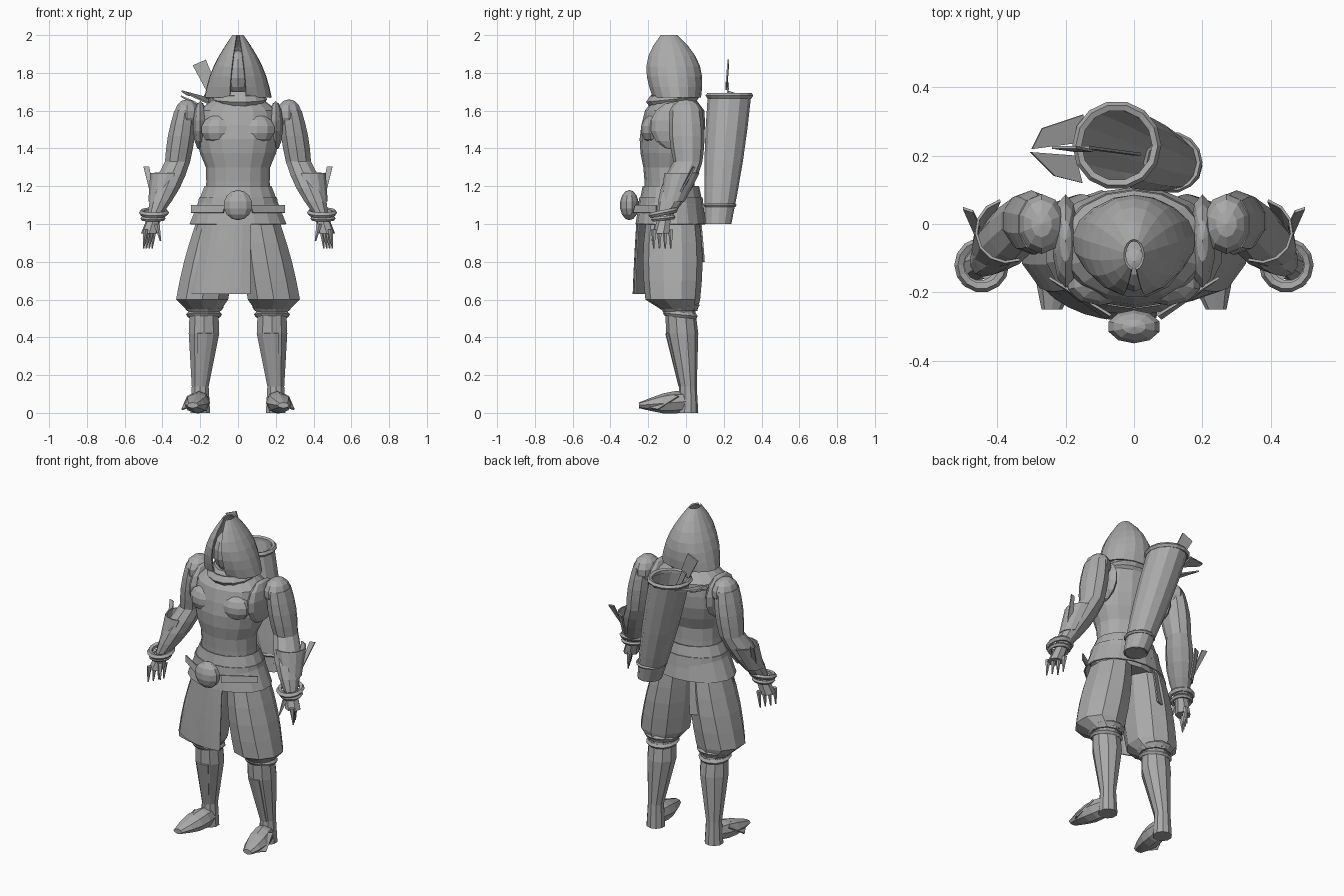
import bpy, bmesh, math
from mathutils import Vector, Matrix

if "Cube" in bpy.data.objects:
    bpy.data.objects.remove(bpy.data.objects["Cube"])

SHADE = (0.4, 0.4, 0.4, 1)
grey = bpy.data.materials.new("plain_grey")
grey.use_nodes = True
grey.diffuse_color = SHADE
grey.node_tree.nodes["Principled BSDF"].inputs["Base Color"].default_value = SHADE

FULL = math.tau
SHEET = 0.008


def finish(name, bm, mirrored=False, thickness=0):
    if mirrored:
        bmesh.ops.scale(bm, vec=(-1, 1, 1), verts=bm.verts[:])
    bmesh.ops.recalc_face_normals(bm, faces=bm.faces[:])
    mesh = bpy.data.meshes.new(name)
    bm.to_mesh(mesh)
    bm.free()
    mesh.materials.append(grey)
    part = bpy.data.objects.new(name, mesh)
    bpy.context.collection.objects.link(part)
    if thickness:
        part.modifiers.new("thickness", "SOLIDIFY").thickness = thickness


def limb(name, start, end, r_start, r_end, bulge=0, depth=(1, 1), sides=10, steps=4,
         arc=None, forward=False, hollow=False, mirrored=False):
    """Tube of elliptical rings with a sine bulge; arc angles are measured from the front."""
    bm = bmesh.new()
    first, last = arc or (0, FULL)
    is_sheet = hollow or arc is not None
    count = sides + 1 if arc else sides
    rows = []
    for step in range(steps + 1):
        t = step / steps
        centre = Vector(start).lerp(Vector(end), t)
        radius = r_start + (r_end - r_start) * t + bulge * math.sin(math.pi * t)
        across = radius * (depth[0] + (depth[1] - depth[0]) * t)
        row = []
        for i in range(count):
            angle = first + (last - first) * i / sides
            x, d = radius * math.sin(angle), -across * math.cos(angle)
            offset = Vector((x, 0, d)) if forward else Vector((x, d, 0))
            row.append(bm.verts.new(centre + offset))
        rows.append(row)
    for low, high in zip(rows, rows[1:]):
        for i in range(sides):
            j = (i + 1) % count
            bm.faces.new((low[i], low[j], high[j], high[i]))
    if not is_sheet:
        bm.faces.new(rows[0])
        bm.faces.new(rows[-1])
    finish(name, bm, mirrored, SHEET if is_sheet else 0)


def ball(name, centre, size, mirrored=False):
    bm = bmesh.new()
    matrix = Matrix.Translation(centre) @ Matrix.Diagonal((*size, 1))
    bmesh.ops.create_uvsphere(bm, u_segments=10, v_segments=7, radius=1, matrix=matrix)
    finish(name, bm, mirrored)


def band(name, centre, radius, cord, tilt=0, mirrored=False, segments=14, sides=5):
    """Closed ring of round cord, tilted towards the front or back."""
    bm = bmesh.new()
    rows = []
    for i in range(segments):
        a = FULL * i / segments
        row = []
        for k in range(sides):
            b = FULL * k / sides
            reach = radius + cord * math.cos(b)
            x, y = reach * math.cos(a), reach * math.sin(a)
            row.append(bm.verts.new(Vector(centre) + Vector((x, y, cord * math.sin(b) + tilt * y))))
        rows.append(row)
    for i, row in enumerate(rows):
        following = rows[(i + 1) % segments]
        for k in range(sides):
            m = (k + 1) % sides
            bm.faces.new((row[k], following[k], following[m], row[m]))
    finish(name, bm, mirrored)


def plate(name, corners, mirrored=False):
    bm = bmesh.new()
    bm.faces.new([bm.verts.new(corner) for corner in corners])
    finish(name, bm, mirrored, SHEET)


# Torso from hips to neck
waist, ribs, collar = (0, -.08, 1), (0, -.09, 1.3), (0, -.06, 1.6)
limb("abdomen", waist, ribs, .19, .17, bulge=-.01, depth=(.75, .8), sides=16)
limb("chest", ribs, collar, .17, .21, bulge=.03, depth=(.8, .75), sides=16)
limb("neck_slope", collar, (0, -.06, 1.7), .21, .08, depth=(.75, .9), sides=16, steps=2)

# Hood with a narrow opening, the face inside it, and the scarf
opening = .25
limb("hood", (0, -.05, 1.67), (0, -.09, 2), .18, .03, bulge=.025, depth=(.72, 1.5),
     sides=16, steps=6, arc=(opening, FULL - opening))
ball("face", (0, -.11, 1.8), (.07, .09, .12))
band("scarf", (.01, -.07, 1.66), .115, .03, tilt=.1)
band("scarf_fold", (.01, -.08, 1.7), .09, .02, tilt=.2)

# Belt, flared belt skirt and buckle
limb("belt", (0, -.08, 1.07), (0, -.08, 1.14), .22, .21, depth=(.8, .8), sides=18, steps=1, hollow=True)
limb("belt_skirt", (0, -.08, 1), (0, -.08, 1.2), .26, .18, depth=(.72, .83),
     sides=18, steps=2, hollow=True)
ball("buckle", (0, -.3, 1.1), (.08, .05, .08))

# Hanging cloth, front and back
limb("front_cloth", (-.02, -.08, .63), waist, .29, .23, depth=(.7, .8), sides=8, arc=(-1.2, .3))
limb("back_cloth", (0, -.08, .8), waist, .28, .23, depth=(.68, .75), sides=4, arc=(-2.8, -1.8))

for side in ("left", "right"):
    m = side == "right"
    ball(f"{side}_chest_muscle", (.1, -.17, 1.5), (.1, .07, .08), m)
    plate(f"{side}_belt_tail", [(.07, -.27, 1.1), (.25, -.16, 1.1), (.25, -.16, 1.06), (.08, -.28, 1.06)], m)

    # Baggy trousers gathered below the knee
    knee, hem = (.18, -.03, .54), (.19, -.07, .6)
    limb(f"{side}_trouser", hem, (.12, -.07, 1), .145, .11, bulge=.01, depth=(1, 1.3), mirrored=m)
    limb(f"{side}_trouser_gather", knee, hem, .09, .145, steps=1, mirrored=m)
    band(f"{side}_knee_wrap", (.18, -.03, .56), .085, .02, tilt=.1, mirrored=m)
    band(f"{side}_knee_cord", (.18, -.03, .52), .08, .015, tilt=-.1, mirrored=m)

    # Lower leg and upturned shoe
    ankle, calf = (.2, .01, .14), (.18, -.02, .42)
    limb(f"{side}_calf", calf, knee, .085, .08, mirrored=m, steps=2)
    limb(f"{side}_shin", ankle, calf, .047, .085, mirrored=m)
    limb(f"{side}_shin_plate", ankle, calf, .05, .09, sides=3, arc=(-.5, .4), mirrored=m)
    limb(f"{side}_heel", (.2, .01, 0), ankle, .055, .047, steps=2, mirrored=m)
    limb(f"{side}_shoe", (.2, 0, .06), (.24, -.25, .04), .05, .03, bulge=.025,
         depth=(1.1, .5), sides=8, forward=True, mirrored=m)
    plate(f"{side}_shoe_flap", [(.24, -.1, .1), (.27, -.04, .09), (.3, -.15, .02), (.27, -.2, .03)], m)

    # Shoulder, arm and forearm guard
    elbow, wrist = (.32, .01, 1.33), (.44, -.11, 1.05)
    ball(f"{side}_shoulder", (.27, 0, 1.58), (.07, .09, .08), m)
    limb(f"{side}_upper_arm", elbow, (.28, 0, 1.6), .07, .06, bulge=.01, depth=(1.1, 1.4), mirrored=m)
    limb(f"{side}_forearm", wrist, elbow, .04, .07, bulge=.02, depth=(1.1, 1.1), mirrored=m)
    limb(f"{side}_forearm_guard", (.41, -.07, 1.12), (.37, -.02, 1.27), .065, .095,
         sides=7, steps=2, arc=(-.4, 2.9), mirrored=m)
    plate(f"{side}_guard_spike", [(.46, -.04, 1.14), (.5, .05, 1.3), (.47, .04, 1.3), (.45, 0, 1.2)], m)
    ball(f"{side}_shoulder_strap", (.2, -.05, 1.52), (.04, .14, .13), m)

    # Bracelets and hand with curled fingers
    band(f"{side}_bracelet", (.445, -.12, 1.06), .065, .015, tilt=.2, mirrored=m)
    band(f"{side}_lower_bracelet", (.45, -.12, 1.03), .055, .012, tilt=.1, mirrored=m)
    limb(f"{side}_palm", wrist, (.47, -.13, .95), .035, .045, sides=7, steps=2, mirrored=m)
    for i, finger in enumerate(("index", "middle", "ring", "little")):
        x, y = .5 - .015 * i, -.17 + .03 * i
        limb(f"{side}_{finger}_finger", (x - .01, y, .97), (x, y, .87), .015, .004,
             sides=5, steps=2, mirrored=m)
    limb(f"{side}_thumb", (.43, -.15, 1), (.41, -.18, .91), .016, .004, sides=5, steps=2, mirrored=m)

# Slanted quiver on the back, open at the top
base, mouth = (.13, .17, 1), (-.05, .23, 1.68)
limb("quiver", base, mouth, .07, .115, bulge=.01, sides=12, hollow=True)
limb("quiver_plug", base, (.12, .17, 1.05), .06, .07, sides=12, steps=1)
band("quiver_rim", mouth, .115, .015)
band("quiver_lower_band", (.11, .18, 1.1), .08, .01)

# Arrow feather and torn cloth beside the quiver mouth
plate("arrow_feather", [(-.24, .22, 1.84), (-.17, .22, 1.87), (-.12, .21, 1.75), (-.17, .21, 1.71)])
plate("arrow_shaft", [(-.16, .22, 1.74), (-.13, .22, 1.75), (.02, .2, 1.4), (0, .2, 1.4)])
plate("torn_cloth_back", [(-.3, .22, 1.7), (-.27, .28, 1.68), (-.15, .32, 1.66), (-.15, .24, 1.63)])
plate("torn_cloth_front", [(-.3, .21, 1.68), (-.17, .2, 1.62), (-.15, .12, 1.6), (-.23, .14, 1.65)])
